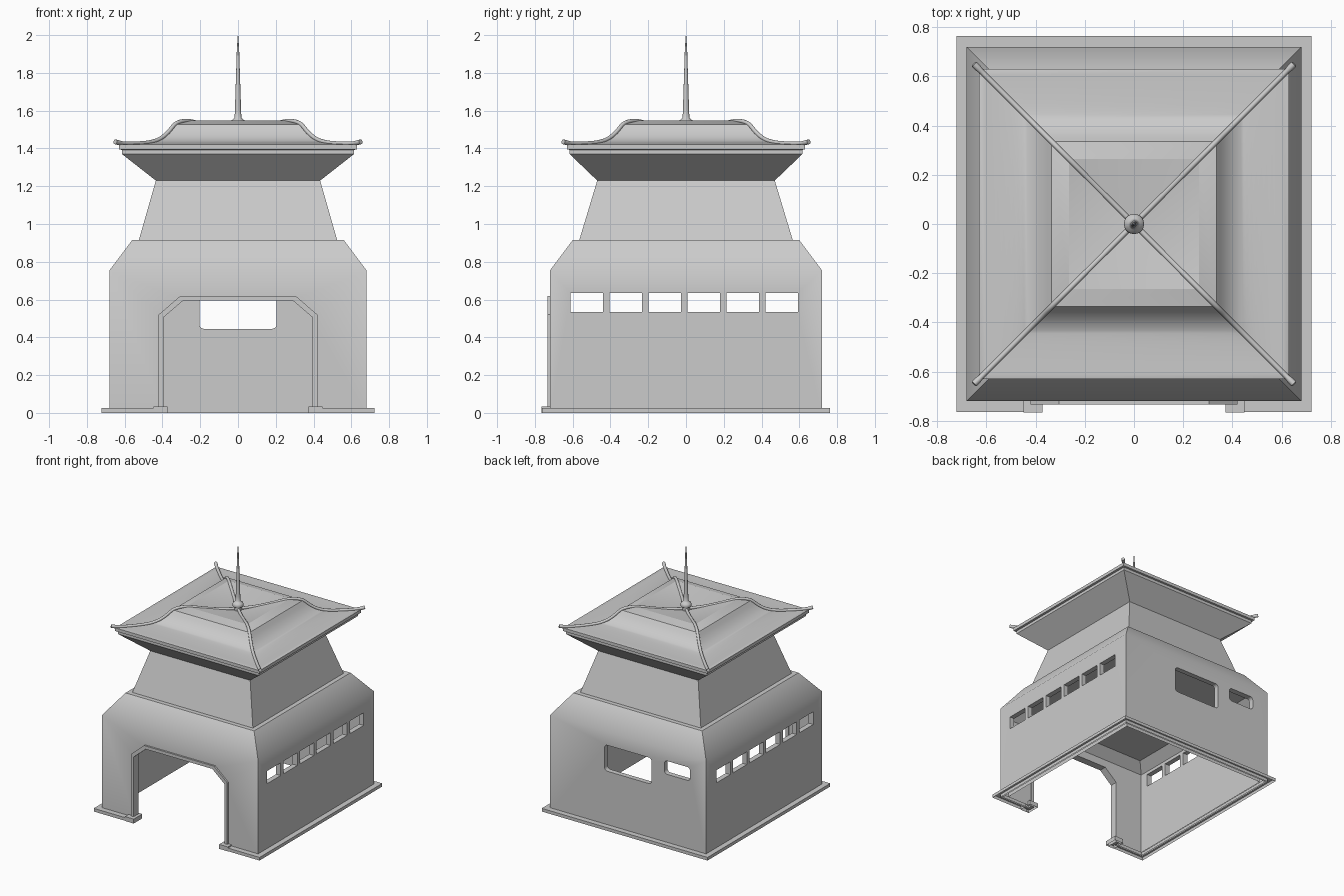
import bpy, bmesh, math
from mathutils import Vector

if "Cube" in bpy.data.objects:
    bpy.data.objects.remove(bpy.data.objects["Cube"])


def make(name, bm):
    bmesh.ops.recalc_face_normals(bm, faces=bm.faces)
    me = bpy.data.meshes.new(name)
    bm.to_mesh(me)
    bm.free()
    ob = bpy.data.objects.new(name, me)
    bpy.context.collection.objects.link(ob)
    return ob


def activate(ob):
    bpy.ops.object.select_all(action='DESELECT')
    ob.select_set(True)
    bpy.context.view_layer.objects.active = ob


def smooth(ob, deg=28):
    activate(ob)
    bpy.ops.object.shade_smooth_by_angle(angle=math.radians(deg))


def skin(name, loops, bottom=True):
    """Solid through a list of equal-length point loops."""
    bm = bmesh.new()
    rings = [[bm.verts.new(p) for p in loop] for loop in loops]
    n = len(rings[0])
    for a, b in zip(rings, rings[1:]):
        for i in range(n):
            j = (i + 1) % n
            bm.faces.new((a[i], a[j], b[j], b[i]))
    if bottom:
        bm.faces.new(rings[0])
    bm.faces.new(rings[-1])
    return make(name, bm)


def rect_loft(name, levels, bottom=True):
    """Levels are (half x, half y, z)."""
    return skin(name, [[(-x, -y, z), (x, -y, z), (x, y, z), (-x, y, z)] for x, y, z in levels], bottom)


def prism(name, outline, y0, y1):
    return skin(name, [[(x, y, z) for x, z in outline] for y in (y0, y1)])


def box(name, x0, x1, y0, y1, z0, z1):
    return prism(name, [(x0, z0), (x1, z0), (x1, z1), (x0, z1)], y0, y1)


def rounded(x0, x1, z0, z1, r=0.025):
    pts = []
    for k, (cx, cz) in enumerate([(x1 - r, z1 - r), (x0 + r, z1 - r), (x0 + r, z0 + r), (x1 - r, z0 + r)]):
        for s in range(5):
            a = math.pi / 2 * (k + s / 4)
            pts.append((cx + r * math.cos(a), cz + r * math.sin(a)))
    return pts


def cut(ob, cutter):
    cutter.hide_render = True
    m = ob.modifiers.new("cut", 'BOOLEAN')
    m.operation, m.solver, m.object = 'DIFFERENCE', 'EXACT', cutter
    activate(ob)
    bpy.ops.object.modifier_apply(modifier=m.name)
    bpy.data.objects.remove(cutter)


def open_ends(ob, top=9.0):
    """Remove the level faces on the ground and above the given height."""
    bm = bmesh.new()
    bm.from_mesh(ob.data)
    ends = [f for f in bm.faces if abs(f.normal.z) > 0.99
            and not 0.001 < f.calc_center_median().z < top]
    bmesh.ops.delete(bm, geom=ends, context='FACES')
    bm.to_mesh(ob.data)
    bm.free()


def spline(pts, steps=5):
    """Catmull-Rom through 2D points."""
    v = [Vector(p) for p in pts]
    v = [2 * v[0] - v[1]] + v + [2 * v[-1] - v[-2]]
    out = []
    for i in range(1, len(v) - 2):
        p, q, r, s = v[i - 1:i + 3]
        for k in range(steps):
            t = k / steps
            out.append(0.5 * (2 * q + (r - p) * t + (2 * p - 5 * q + 4 * r - s) * t * t
                              + (3 * q - p - 3 * r + s) * t ** 3))
    return out + [v[-2]]


# hall with chamfered shoulder, tapered neck and flared eave as one shell, hollow hall inside
hall = rect_loft("hall_and_neck", [(0.68, 0.72, 0.0), (0.68, 0.72, 0.755), (0.56, 0.60, 0.915),
                                   (0.525, 0.565, 0.915), (0.435, 0.47, 1.23),
                                   (0.614, 0.616, 1.37), (0.614, 0.616, 1.395)])
cut(hall, rect_loft("cavity", [(0.64, 0.68, -0.1), (0.64, 0.68, 0.66), (0.57, 0.61, 0.725)]))

# doorway opening
door_in = [(-0.395, 0.0), (-0.395, 0.505), (-0.29, 0.595), (0.29, 0.595), (0.395, 0.505), (0.395, 0.0)]
door_cut = [(x, z if z else -0.1) for x, z in door_in]
cut(hall, prism("door_cutter", door_cut, -0.9, -0.5))

# six windows through each side wall
for i in range(6):
    y = -0.612 + 0.2065 * i
    cut(hall, box("side_window_cutter", -0.9, 0.9, y, y + 0.172, 0.535, 0.635))

# two rounded windows in the back wall
cut(hall, prism("back_window_cutter", rounded(-0.205, 0.205, 0.445, 0.65), 0.5, 0.9))
cut(hall, prism("small_window_cutter", rounded(-0.54, -0.315, 0.56, 0.665), 0.5, 0.9))
open_ends(hall, 1.39)
smooth(hall, 40)

# plinth strip around the foot, open at the doorway
plinth = rect_loft("plinth", [(0.722, 0.763, 0.0), (0.722, 0.763, 0.025)])
cut(plinth, rect_loft("plinth_hole", [(0.67, 0.71, -0.1), (0.67, 0.71, 0.1)]))
cut(plinth, prism("plinth_gap", door_cut, -0.9, -0.5))
open_ends(plinth)

# door frame and its feet
door_out = [(-0.42, 0.0), (-0.42, 0.52), (-0.305, 0.62), (0.305, 0.62), (0.42, 0.52), (0.42, 0.0)]
prism("door_frame", door_out + door_in[::-1], -0.734, -0.675)
for side, s in (("left", -1), ("right", 1)):
    open_ends(box("door_foot_" + side, *sorted((s * 0.372, s * 0.448)), -0.766, -0.66, 0.0, 0.035))

# roof: edge board, concave slope, crown rim and sunken middle
slope = spline([(0.625, 1.422), (0.54, 1.423), (0.46, 1.431), (0.41, 1.450), (0.37, 1.483), (0.335, 1.528)], 4)
prof = [(0.60, 1.39), (0.63, 1.395), (0.63, 1.42)] + [tuple(p) for p in slope]
prof += [(0.265, 1.547), (0.01, 1.488)]
smooth(rect_loft("roof", [(r, r, z) for r, z in prof], bottom=False), 22)

# hip ridges with upturned tips
ridge = spline([(0.0, 1.50), (0.09, 1.507), (0.17, 1.523), (0.265, 1.546), (0.328, 1.532), (0.37, 1.486),
                (0.41, 1.453), (0.46, 1.434), (0.54, 1.426), (0.61, 1.427), (0.65, 1.435)], 4)
for k, (sx, sy) in enumerate([(1, 1), (-1, 1), (-1, -1), (1, -1)]):
    axis = Vector((sx, sy, 0))
    side = Vector((-sy, sx, 0)).normalized()
    path = [axis * p.x + Vector((0, 0, p.y)) for p in ridge]
    loops = []
    for i, p in enumerate(path):
        tan = (path[min(i + 1, len(path) - 1)] - path[max(i - 1, 0)]).normalized()
        up = side.cross(tan)
        rad = 0.013 if i >= len(path) - 3 else 0.011
        loops.append([p + rad * (side * math.cos(a) + up * math.sin(a))
                      for a in (math.tau * j / 10 for j in range(10))])
    smooth(skin("hip_ridge_%d" % (k + 1), loops), 40)

# spire with collar
spire_prof = [(0.028, 1.49), (0.028, 1.515), (0.038, 1.522), (0.041, 1.535), (0.036, 1.548), (0.024, 1.556),
              (0.018, 1.565), (0.0165, 1.60), (0.010, 1.80), (0.006, 1.93), (0.001, 2.0)]
smooth(skin("spire", [[(r * math.cos(math.tau * j / 20), r * math.sin(math.tau * j / 20), z)
                       for j in range(20)] for r, z in spire_prof]), 40)
